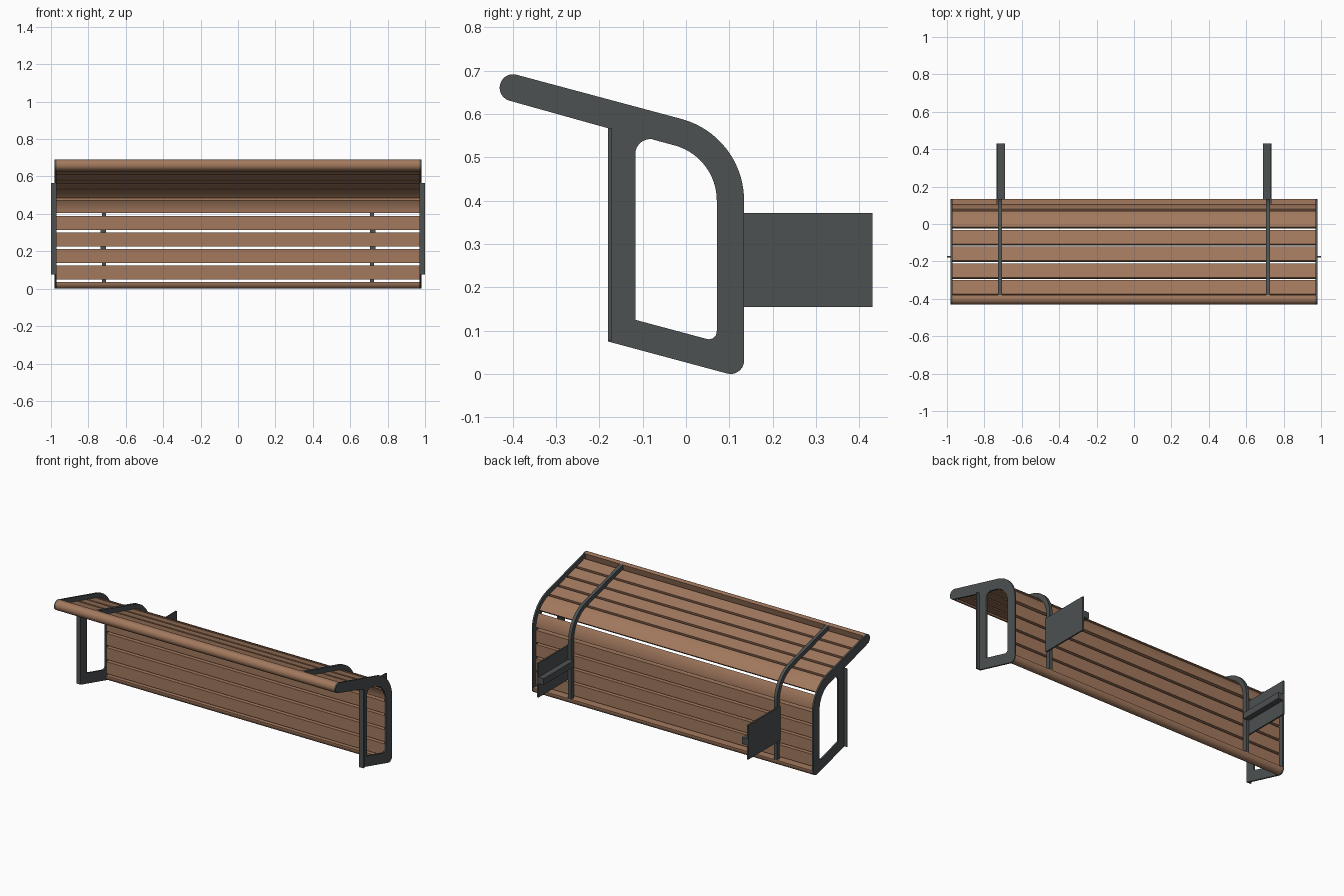
import bpy, bmesh, math
from mathutils import Vector as V

if "Cube" in bpy.data.objects:
    bpy.data.objects.remove(bpy.data.objects["Cube"])

def material(name, rgb):
    m = bpy.data.materials.new(name)
    m.diffuse_color = (*rgb, 1)
    m.use_nodes = True
    m.node_tree.nodes["Principled BSDF"].inputs["Base Color"].default_value = m.diffuse_color
    return m

WOOD = material("brown wood", (0.36, 0.19, 0.11))
METAL = material("dark grey metal", (0.075, 0.082, 0.083))

# Side outline: sloped seat line, round bend, upright back (y, z)
SLOPE = math.radians(15)
T = V((math.cos(SLOPE), -math.sin(SLOPE)))
N = V((T.y, -T.x))                      # inward normal of the sloped line
R, BEND = 0.195, V((-0.061, 0.40))      # bend radius and centre
ARC_START = BEND + R * V((math.sin(SLOPE), math.cos(SLOPE)))
L1 = (ARC_START.x + 0.391) / T.x        # length of the sloped part
L2 = R * math.radians(75)               # length of the bend

def path(s, d):
    """Point at distance s along the outline, d inside it."""
    if s < L1:
        return ARC_START + (s - L1) * T + d * N
    if s < L1 + L2:
        a = math.radians(75) - (s - L1) / R
        return BEND + (R - d) * V((math.cos(a), math.sin(a)))
    return V((BEND.x + R - d, BEND.y - (s - L1 - L2)))

def stations(s0, s1):
    """Positions along the outline, denser in the bend."""
    mids = [L1 + L2 * i / 20 for i in range(21)]
    return [s0] + [m for m in mids if s0 + 1e-4 < m < s1 - 1e-4] + [s1]

def arc(c, r, a0, a1, n=12):
    return [V((c[0] + r * math.cos(math.radians(a0 + (a1 - a0) * i / n)),
               c[1] + r * math.sin(math.radians(a0 + (a1 - a0) * i / n)))) for i in range(n + 1)]

def strip(s0, s1, d0, d1):
    st = stations(s0, s1)
    return [path(s, d0) for s in st] + [path(s, d1) for s in reversed(st)]

def extrude(name, loops, x0, x1, mat):
    """Extrude flat (y, z) loops from x0 to x1; extra loops are holes."""
    bm = bmesh.new()
    edges = []
    for loop in loops:
        vs = [bm.verts.new((x0, p[0], p[1])) for p in loop]
        edges += [bm.edges.new((vs[i - 1], vs[i])) for i in range(len(vs))]
    bmesh.ops.triangle_fill(bm, edges=edges, use_beauty=True)
    res = bmesh.ops.extrude_face_region(bm, geom=bm.faces[:], use_keep_orig=True)
    moved = [g for g in res["geom"] if isinstance(g, bmesh.types.BMVert)]
    bmesh.ops.translate(bm, verts=moved, vec=(x1 - x0, 0, 0))
    bmesh.ops.recalc_face_normals(bm, faces=bm.faces[:])
    me = bpy.data.meshes.new(name)
    bm.to_mesh(me)
    bm.free()
    me.materials.append(mat)
    ob = bpy.data.objects.new(name, me)
    bpy.context.collection.objects.link(ob)
    bpy.context.view_layer.objects.active = ob
    bpy.ops.object.select_all(action='DESELECT')
    ob.select_set(True)
    bpy.ops.object.shade_smooth_by_angle(angle=math.radians(30))
    return ob

def rect(y0, y1, z0, z1):
    return [(y0, z0), (y1, z0), (y1, z1), (y0, z1)]

def s_at(z):
    """Outline position of a height on the upright back."""
    return L1 + L2 + BEND.y - z

# Wooden slats
D0, D1, W = 0.028, 0.058, 0.97
spans = [(0.024, 0.101), (0.116, 0.194), (0.209, 0.287), (0.302, 0.380), (0.395, 0.520),
         (0.540, s_at(0.408))]
spans += [(s_at(z + 0.075), s_at(z)) for z in (0.315, 0.226, 0.137, 0.048)]
for i, (a, b) in enumerate(spans):
    extrude(f"slat_{i + 1}", [strip(a, b, D0, D1)], -W, W, WOOD)

# Rounded slats at the front and bottom edges
r = 0.031
tip = path(0, r)
nose = arc(tip, r, 75, 255) + [path(0.012, 2 * r), path(0.012, 0)]
extrude("front_edge_slat", [nose], -W, W, WOOD)
toe = arc((0.103, 0.031), r, 0, -180) + [V((0.072, 0.036)), V((0.134, 0.036))]
extrude("bottom_edge_slat", [toe], -W, W, WOOD)

# End frame outline and its window
outer = [path(s, 0) for s in stations(0, s_at(0.031))]
outer += arc((0.103, 0.031), r, 0, -105, 8)[1:]
outer += [V((-0.18, 0.075)), V((-0.18, 0.567))]
outer += arc(tip, r, 255, 75, 14)[:-1]
window = [path(s, 0.063) for s in stations(L1 - 0.05, s_at(0.1))]
window += arc((0.053, 0.098), 0.018, -10, -105, 6)
window += [V((-0.117, 0.125))]
window += arc((-0.082, 0.507), 0.035, 180, 80, 8)

for side, sx in (("left", -1), ("right", 1)):
    extrude(f"{side}_end_frame", [outer, window], sx * 0.97, sx * 0.98, METAL)
    extrude(f"{side}_end_flange", [rect(-0.18, -0.171, 0.076, 0.566)], sx * 0.97, sx * 1.0, METAL)
    # Curved rib over the slats
    extrude(f"{side}_rib", [strip(0.012, s_at(0.034), 0, 0.030)], sx * 0.706, sx * 0.726, METAL)
    # Rear mounting plate and its stiffening bar
    extrude(f"{side}_bracket_plate", [rect(0.11, 0.43, 0.155, 0.371)], sx * 0.726, sx * 0.735, METAL)
    extrude(f"{side}_bracket_bar", [rect(0.13, 0.43, 0.243, 0.283)], sx * 0.69, sx * 0.726, METAL)
